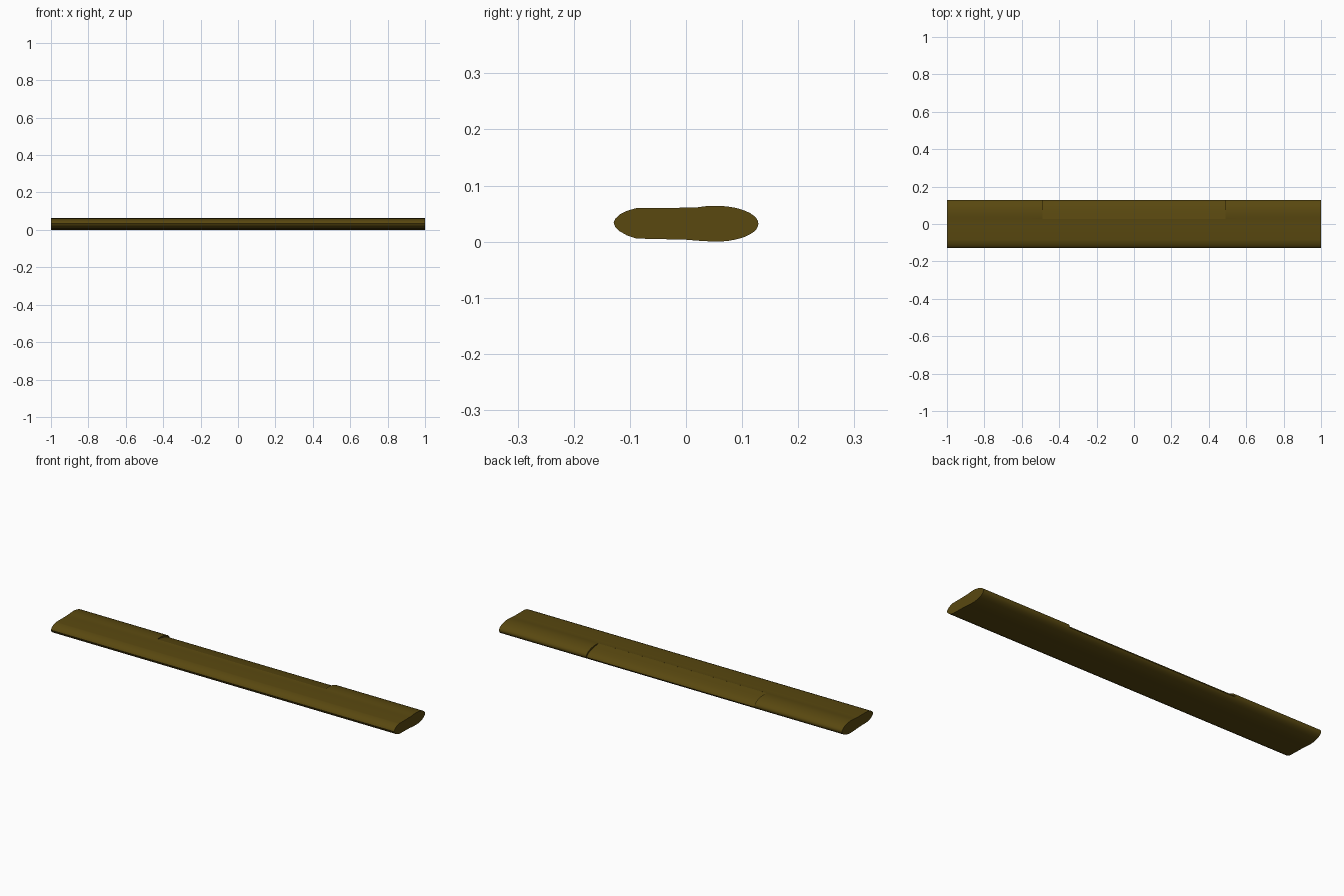
import bpy, bmesh, math

if "Cube" in bpy.data.objects:
    bpy.data.objects.remove(bpy.data.objects["Cube"])


def extrude_profile(name, pts, half):
    """Closed (y, z) outline swept along x from -half to half."""
    bm = bmesh.new()
    a = [bm.verts.new((-half, y, z)) for y, z in pts]
    b = [bm.verts.new((half, y, z)) for y, z in pts]
    n = len(pts)
    for i in range(n):
        j = (i + 1) % n
        bm.faces.new((a[i], a[j], b[j], b[i]))
    bm.faces.new(a)
    bm.faces.new(b)
    bmesh.ops.recalc_face_normals(bm, faces=bm.faces)
    me = bpy.data.meshes.new(name)
    bm.to_mesh(me)
    bm.free()
    ob = bpy.data.objects.new(name, me)
    bpy.context.collection.objects.link(ob)
    return ob


def arc(cy, cz, ry, rz, a0, a1, n):
    return [(cy + ry * math.cos(math.radians(a0 + (a1 - a0) * i / n)),
             cz + rz * math.sin(math.radians(a0 + (a1 - a0) * i / n)))
            for i in range(n + 1)]


# Slat outline: fat rounded back, flatter body, narrower rounded front
outline = arc(0.052, 0.032, 0.077, 0.032, -90, 90, 20)
outline += [(0.035, 0.0632), (0.02, 0.0612), (0.0, 0.0605), (-0.085, 0.0602)]
outline += [(-0.09, 0.0595), (-0.105, 0.055), (-0.118, 0.0485), (-0.126, 0.041),
            (-0.129, 0.034), (-0.126, 0.026), (-0.118, 0.0185), (-0.105, 0.011),
            (-0.09, 0.006), (-0.085, 0.0055), (0.0, 0.0035), (0.025, 0.0015)]
slat = extrude_profile("slat", outline, 1.0)

# Shallow recess along the back of the top face
recess = [(0.028, 0.0622), (0.05, 0.0588), (0.07, 0.0555), (0.09, 0.051),
          (0.105, 0.0462), (0.117, 0.040), (0.125, 0.033), (0.128, 0.025),
          (0.16, 0.025), (0.16, 0.09), (0.028, 0.09)]
cutter = extrude_profile("recess_cutter", recess, 0.49)
mod = slat.modifiers.new("recess", 'BOOLEAN')
mod.operation = 'DIFFERENCE'
mod.solver = 'EXACT'
mod.object = cutter
bpy.context.view_layer.objects.active = slat
slat.select_set(True)
bpy.ops.object.modifier_apply(modifier=mod.name)
bpy.data.objects.remove(cutter)
bpy.ops.object.shade_smooth_by_angle(angle=math.radians(30))

# Dark olive brown finish
mat = bpy.data.materials.new("olive_brown")
mat.diffuse_color = (0.1, 0.065, 0.005, 1)
mat.use_nodes = True
mat.node_tree.nodes["Principled BSDF"].inputs["Base Color"].default_value = mat.diffuse_color
slat.data.materials.clear()
slat.data.materials.append(mat)
